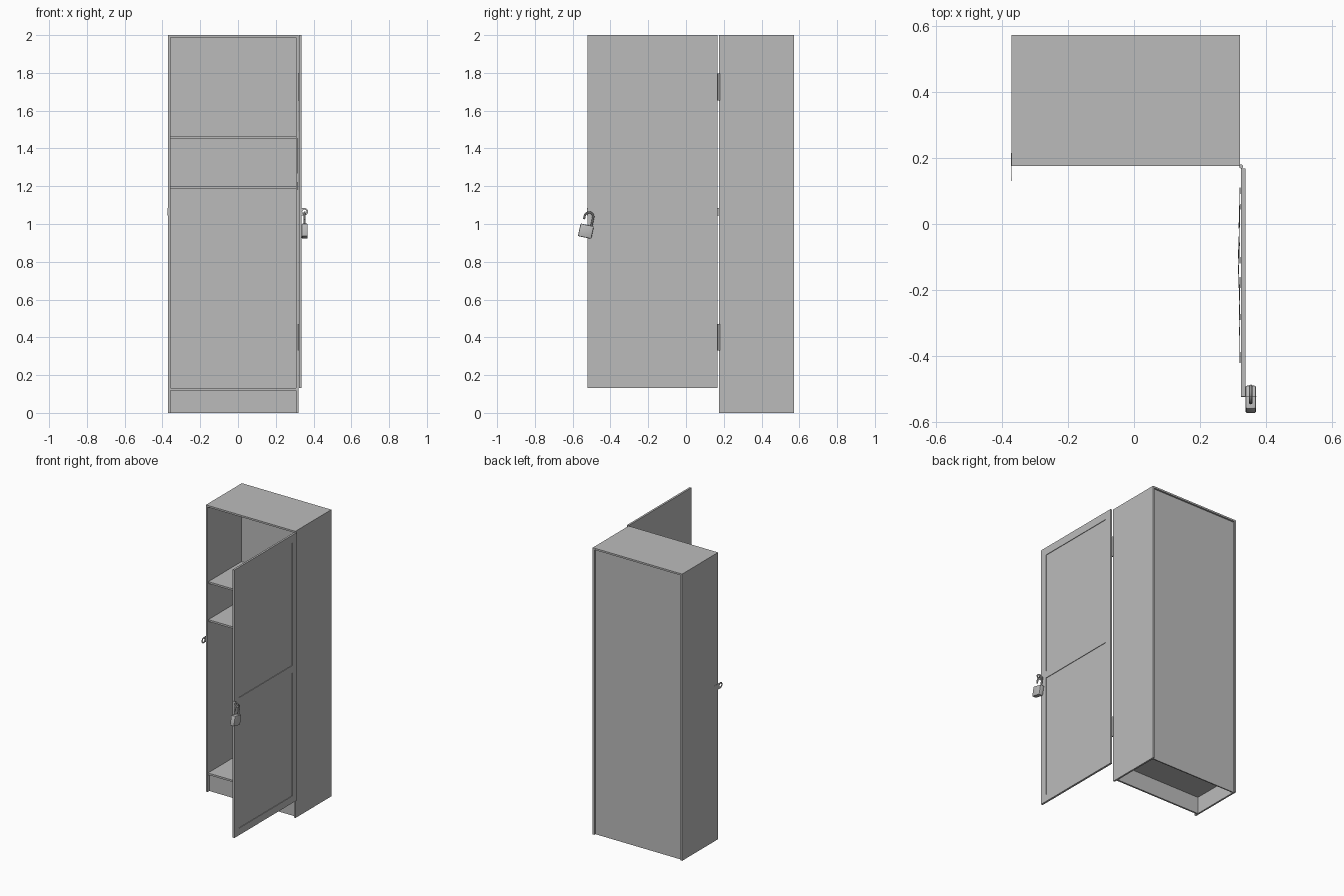
import bpy, bmesh, math
from mathutils import Matrix, Vector

if "Cube" in bpy.data.objects:
    bpy.data.objects.remove(bpy.data.objects["Cube"])

grey = bpy.data.materials.new("painted_metal_grey")
grey.diffuse_color = (0.5, 0.5, 0.5, 1)
grey.use_nodes = True
grey.node_tree.nodes["Principled BSDF"].inputs["Base Color"].default_value = grey.diffuse_color


def finish(name, bm):
    me = bpy.data.meshes.new(name)
    bmesh.ops.recalc_face_normals(bm, faces=bm.faces)
    bm.to_mesh(me)
    bm.free()
    ob = bpy.data.objects.new(name, me)
    bpy.context.collection.objects.link(ob)
    me.materials.append(grey)
    return ob


def box(name, x, y, z, bevel=0):
    """Box given as (min, max) ranges on each axis."""
    bm = bmesh.new()
    lo, hi = Vector((x[0], y[0], z[0])), Vector((x[1], y[1], z[1]))
    bmesh.ops.create_cube(bm, size=1, matrix=Matrix.Translation((lo + hi) / 2) @ Matrix.Diagonal((hi - lo).to_4d()))
    if bevel:
        bmesh.ops.bevel(bm, geom=bm.edges[:], offset=bevel, segments=2, affect='EDGES', profile=0.5)
    return finish(name, bm)


def curve_mesh(name, loops, dims, extrude=0, bevel=0, cyclic=True):
    """Filled outline or round tube from point lists, turned into a mesh."""
    cu = bpy.data.curves.new(name, 'CURVE')
    cu.dimensions = dims
    if dims == '2D':
        cu.fill_mode = 'BOTH'
    cu.extrude, cu.bevel_depth, cu.bevel_resolution = extrude, bevel, 2
    cu.use_fill_caps = True
    for pts in loops:
        sp = cu.splines.new('POLY')
        sp.points.add(len(pts) - 1)
        for p, co in zip(sp.points, pts):
            p.co = (*co, 1)
        sp.use_cyclic_u = cyclic
    ob = bpy.data.objects.new(name, cu)
    bpy.context.collection.objects.link(ob)
    bpy.ops.object.select_all(action='DESELECT')
    ob.select_set(True)
    bpy.context.view_layer.objects.active = ob
    bpy.ops.object.convert(target='MESH')
    ob = bpy.context.view_layer.objects.active
    ob.data.materials.clear()
    ob.data.materials.append(grey)
    return ob


def arc(cx, r, a0, a1, n):
    return [(cx + r * math.cos(math.radians(a0 + (a1 - a0) * i / n)),
             r * math.sin(math.radians(a0 + (a1 - a0) * i / n)), 0) for i in range(n + 1)]


# Cabinet shell
X0, X1, Y0, Y1, T = -0.37, 0.32, 0.175, 0.571, 0.012
box("left_side", (X0, X0 + T), (Y0, Y1), (0, 2))
box("right_side", (X1 - T, X1), (Y0, Y1), (0, 2))
inner = (X0 + T, X1 - T)
box("top_panel", inner, (Y0, Y1), (1.988, 2))
box("back_panel", inner, (Y1 - 0.02, Y1 - 0.012), (0, 1.988))
box("plinth", inner, (Y0 + 0.02, Y0 + 0.032), (0, 0.118))
box("floor_panel", inner, (Y0 + 0.006, Y1 - 0.02), (0.118, 0.131))
for name, z in (("upper_shelf", 1.464), ("lower_shelf", 1.199)):
    box(name, inner, (Y0 + 0.01, Y1 - 0.02), (z - 0.013, z))

# Open door: frame with two recessed panels
DX, DY0, DY1, M = (0.323, 0.337), -0.521, 0.168, 0.05
box("door_stile_free", DX, (DY0, DY0 + M), (0.131, 2))
box("door_stile_hinge", DX, (DY1 - M, DY1), (0.131, 2))
for name, z in (("bottom", (0.131, 0.18)), ("middle", (1.04, 1.09)), ("top", (1.945, 2))):
    box("door_rail_" + name, DX, (DY0 + M, DY1 - M), z)
for name, z in (("lower", (0.18, 1.04)), ("upper", (1.09, 1.945))):
    box("door_panel_" + name, (0.324, 0.333), (DY0 + M, DY1 - M), z)

# Hinges
for name, z in (("lower", 0.4), ("upper", 1.725)):
    bm = bmesh.new()
    bmesh.ops.create_cone(bm, cap_ends=True, segments=16, radius1=0.006, radius2=0.006, depth=0.142,
                          matrix=Matrix.Translation((0.324, 0.174, z)))
    finish("hinge_" + name, bm)


# Hasp tabs with a round eye
def hasp(name, length, loc, rot_z):
    r = 0.02
    outline = [(0, r, 0), (0, -r, 0)] + arc(length - r, r, -90, 90, 14)
    hole = arc(length - r, 0.011, 0, 345, 23)
    ob = curve_mesh(name, [outline, hole], '2D', extrude=0.0012)
    ob.location = loc
    ob.rotation_euler = (math.radians(90), 0, math.radians(rot_z))


hasp("door_hasp", 0.048, (0.323, DY0 - 0.001, 1.065), 0)
hasp("cabinet_hasp", 0.085, (X0 - 0.001, 0.215, 1.065), -90)

# Open padlock hanging tilted from the door hasp
body = box("padlock_body", (-0.016, 0.016), (-0.036, 0.036), (-0.034, 0.034), 0.005)
path = [(0, 0.023, 0.025)] + [(0, y, 0.078 + z) for y, z, _ in arc(0, 0.023, 0, 180, 14)] + [(0, -0.023, 0.06)]
shackle = curve_mesh("padlock_shackle", [path], '3D', bevel=0.0055, cyclic=False)
for ob in (body, shackle):
    ob.location = (0.353, -0.53, 0.962)
    ob.rotation_euler = (math.radians(-12), 0, 0)


# Curling paper sheets taped to the inside of the door
def sheet(name, y0, y1, z0, z1, curl):
    bm = bmesh.new()
    n = 8
    bmesh.ops.create_grid(bm, x_segments=n, y_segments=n, size=1)
    for v in bm.verts:
        u, w = v.co.x, v.co.y
        x = 0.3215 - curl * (0.5 - 0.5 * math.cos(math.pi * (u + 1))) - 0.001 * (1 + math.sin(3 * w + u))
        v.co = (x, y0 + (y1 - y0) * (u + 1) / 2, z0 + (z1 - z0) * (w + 1) / 2)
    finish(name, bm)


sheet("paper_left", -0.42, -0.16, 1.52, 1.78, 0.002)
sheet("paper_right", -0.12, 0.11, 1.49, 1.80, 0.003)
sheet("paper_low", -0.29, 0.06, 1.18, 1.455, 0.005)

# Smooth the round parts
bpy.ops.object.select_all(action='DESELECT')
for ob in bpy.context.scene.objects:
    if ob.name.startswith(("hinge", "padlock", "paper")):
        ob.select_set(True)
        bpy.context.view_layer.objects.active = ob
bpy.ops.object.shade_smooth_by_angle(angle=math.radians(35))
